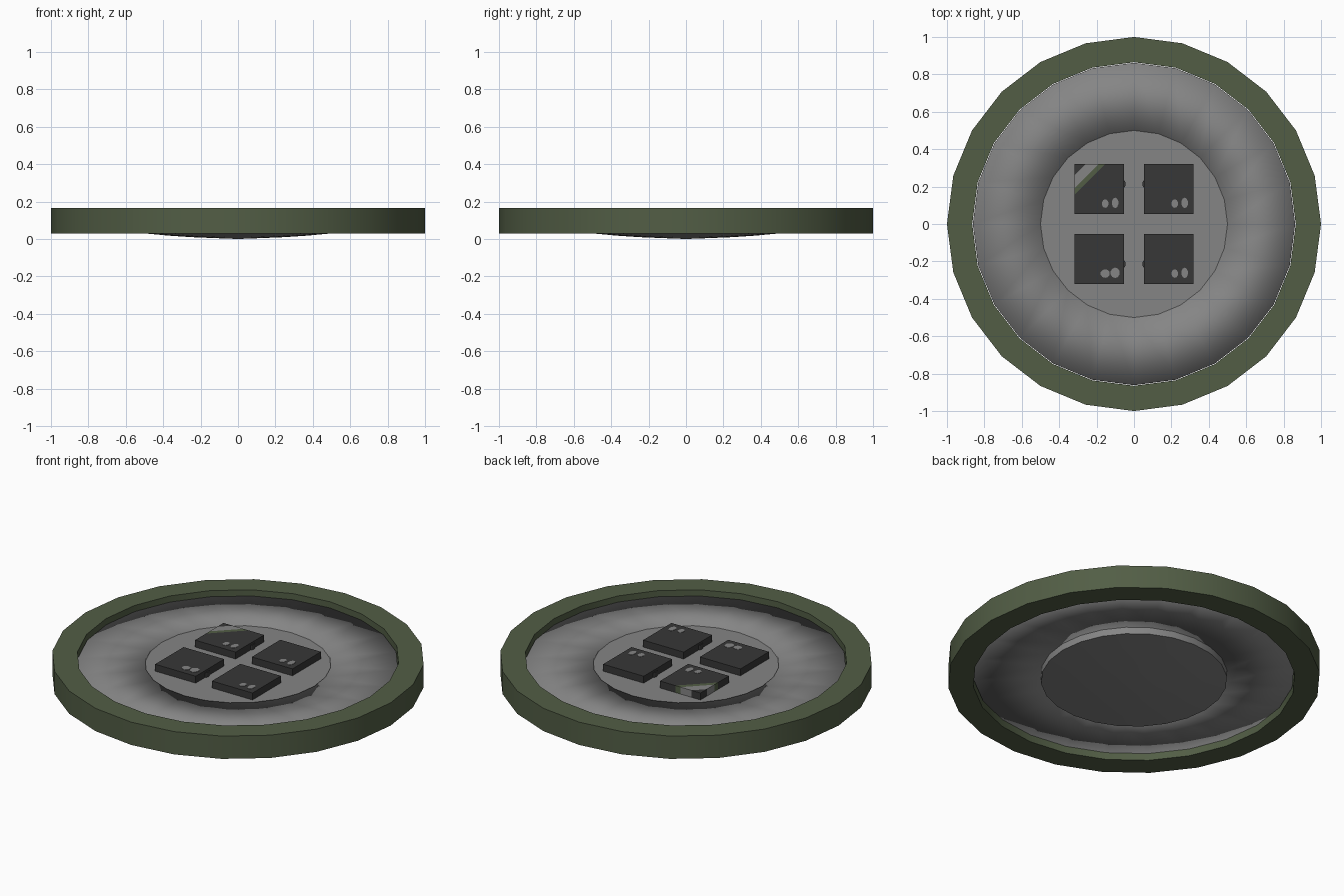
import bpy, bmesh, math
from mathutils import Vector

if "Cube" in bpy.data.objects:
    bpy.data.objects.remove(bpy.data.objects["Cube"])

N = 24  # sides of every round part


def mat(name, rgb):
    m = bpy.data.materials.new(name)
    m.diffuse_color = (*[(c / 255) ** 2.2 for c in rgb], 1)
    m.use_nodes = True
    m.node_tree.nodes["Principled BSDF"].inputs["Base Color"].default_value = m.diffuse_color
    return m


GREEN = mat("olive green", (83, 94, 71))
GREY = mat("mid grey", (132, 132, 132))
DARK = mat("charcoal", (58, 58, 58))


def finish(name, bm, mats, smooth=None):
    bmesh.ops.recalc_face_normals(bm, faces=bm.faces[:])
    me = bpy.data.meshes.new(name)
    bm.to_mesh(me)
    bm.free()
    for m in mats:
        me.materials.append(m)
    ob = bpy.data.objects.new(name, me)
    bpy.context.collection.objects.link(ob)
    if smooth:
        bpy.ops.object.select_all(action='DESELECT')
        ob.select_set(True)
        bpy.context.view_layer.objects.active = ob
        bpy.ops.object.shade_smooth_by_angle(angle=math.radians(smooth))
    return ob


def lathe(name, profile, m, closed, smooth):
    """Revolve (radius, z) points around z; radius 0 makes a pole."""
    bm = bmesh.new()
    rings = []
    for r, z in profile:
        if r == 0:
            rings.append([bm.verts.new((0, 0, z))] * N)
        else:
            rings.append([bm.verts.new((r * math.cos(math.tau * i / N),
                                        r * math.sin(math.tau * i / N), z)) for i in range(N)])
    pairs = list(zip(rings, rings[1:])) + ([(rings[-1], rings[0])] if closed else [])
    for a, b in pairs:
        for i in range(N):
            j = (i + 1) % N
            bm.faces.new(list(dict.fromkeys((a[i], a[j], b[j], b[i]))))
    return finish(name, bm, [m], smooth)


# outer rim, recessed plate and shallow domed hub
lathe("outer_rim", [(1, .03), (1, .165), (.865, .165), (.865, .03)], GREEN, True, 30)
lathe("plate", [(.5, .07), (.5, .13), (.862, .13), (.862, .07)], GREY, True, 120)
dome = [(r, .003 + .027 * (r / .5) ** 2) for r in (.125, .25, .375, .5)]
lathe("hub", [(0, 0.0)] + dome + [(.5, .122), (0, .122)], GREY, False, 30)


def tile(name, cx, cy, striped):
    bm = bmesh.new()
    bmesh.ops.create_cube(bm, size=1)
    for v in bm.verts:
        v.co = Vector((cx + v.co.x * .266, cy + v.co.y * .266, .141 + v.co.z * .044))
    if striped:  # diagonal bands across the outer corner
        corner = Vector((cx - .133, cy + .133, 0))
        d = Vector((1, -1, 0))
        for s in (.06, .13, .165):
            bmesh.ops.bisect_plane(bm, geom=bm.verts[:] + bm.edges[:] + bm.faces[:],
                                   plane_co=corner + Vector((s, 0, 0)), plane_no=d)
        for f in bm.faces:
            s = (f.calc_center_median() - corner).dot(d)
            f.material_index = 1 if .06 < s < .13 else 2 if .13 < s < .165 else 0
    finish(name, bm, [DARK, GREY, GREEN])


def spot(name, x, y, w, h):
    """Thin rounded plate lying on a tile."""
    bm = bmesh.new()
    bmesh.ops.create_cone(bm, cap_ends=True, segments=10, radius1=.5, radius2=.5, depth=.003)
    for v in bm.verts:
        v.co = Vector((x + v.co.x * w, y + v.co.y * h, .1635 + v.co.z))
    finish(name, bm, [GREY])


# four tiles with worn spots and a small side stud each
for sx, sy, label in ((-1, 1, "back_left"), (1, 1, "back_right"),
                      (-1, -1, "front_left"), (1, -1, "front_right")):
    cx, cy = sx * .186, sy * .187
    tile("tile_" + label, cx, cy, (sx, sy) == (-1, 1))
    wide = .05 if (sx, sy) == (-1, -1) else .036
    spot("spot_a_" + label, cx + .032, cy - .078, wide, .046)
    spot("spot_b_" + label, cx + .085, cy - .074, wide, .056)
    bm = bmesh.new()
    bmesh.ops.create_cone(bm, cap_ends=True, segments=12, radius1=.03, radius2=.03, depth=.03)
    bmesh.ops.translate(bm, verts=bm.verts[:], vec=(sx * .074, sy * .213, .135))
    finish("stud_" + label, bm, [DARK])
